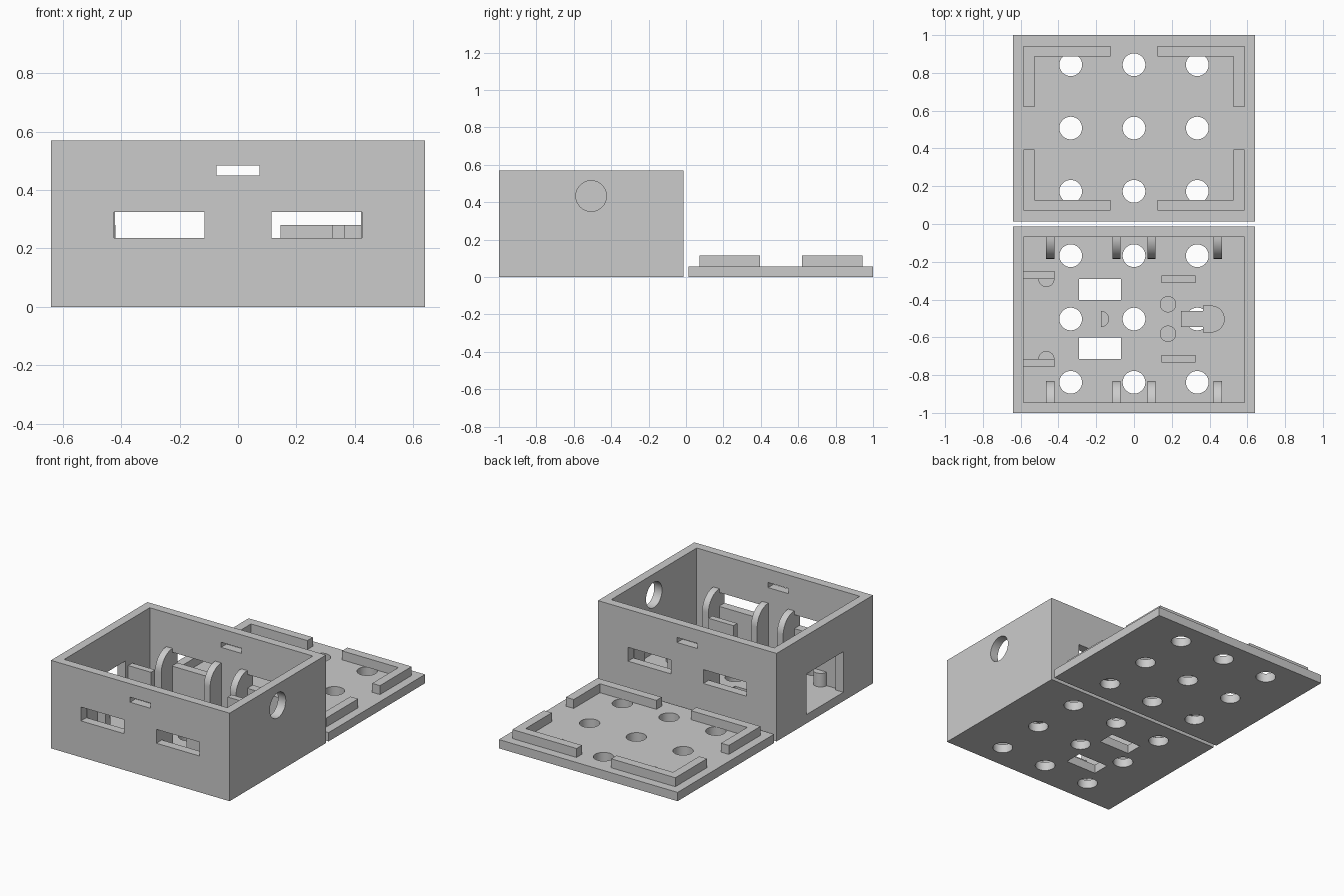
import bpy, bmesh, math

if "Cube" in bpy.data.objects:
    bpy.data.objects.remove(bpy.data.objects["Cube"])

grey = bpy.data.materials.new("plain grey")
grey.diffuse_color = (0.6, 0.6, 0.6, 1)
grey.use_nodes = True
grey.node_tree.nodes["Principled BSDF"].inputs["Base Color"].default_value = grey.diffuse_color

T = 0.057          # wall and floor thickness
H = 0.57           # case height
GRID = (-0.335, 0.0, 0.335)


def mesh_object(name, bm):
    bmesh.ops.recalc_face_normals(bm, faces=bm.faces)
    me = bpy.data.meshes.new(name)
    bm.to_mesh(me)
    bm.free()
    me.materials.append(grey)
    ob = bpy.data.objects.new(name, me)
    bpy.context.collection.objects.link(ob)
    return ob


def prism(bm, pts, axis, a, b):
    """Extrude a closed 2D outline along an axis from a to b."""
    def place(p, t):
        return {"x": (t, p[0], p[1]), "y": (p[0], t, p[1]), "z": (p[0], p[1], t)}[axis]
    lo = [bm.verts.new(place(p, a)) for p in pts]
    hi = [bm.verts.new(place(p, b)) for p in pts]
    bm.faces.new(lo)
    bm.faces.new(hi)
    for i in range(len(pts)):
        j = (i + 1) % len(pts)
        bm.faces.new((lo[i], lo[j], hi[j], hi[i]))


def box(bm, x0, x1, y0, y1, z0, z1):
    prism(bm, [(x0, y0), (x1, y0), (x1, y1), (x0, y1)], "z", z0, z1)


def arc(cx, cy, r, start=0, end=360, n=48):
    last = n if end - start == 360 else n + 1
    angles = [math.radians(start + (end - start) * i / n) for i in range(last)]
    return [(cx + r * math.cos(t), cy + r * math.sin(t)) for t in angles]


def activate(ob):
    bpy.ops.object.select_all(action="DESELECT")
    ob.select_set(True)
    bpy.context.view_layer.objects.active = ob


def cut(ob, bm):
    cutter = mesh_object("cutter", bm)
    mod = ob.modifiers.new("cut", "BOOLEAN")
    mod.operation, mod.solver, mod.object = "DIFFERENCE", "EXACT", cutter
    activate(ob)
    bpy.ops.object.modifier_apply(modifier=mod.name)
    bpy.data.objects.remove(cutter)


def smooth(ob):
    activate(ob)
    bpy.ops.object.shade_smooth_by_angle(angle=math.radians(30))


# Open case
bm = bmesh.new()
box(bm, -0.64, 0.64, -1, -0.013, 0, H)
case = mesh_object("case", bm)
bm = bmesh.new()
box(bm, -0.584, 0.584, -0.944, -0.069, T, H + 0.1)
cut(case, bm)

# Case openings: long slots, cable slot, side window, side port, floor holes
bm = bmesh.new()
for x0, x1, z0, z1 in ((-0.425, -0.115, 0.235, 0.325), (0.115, 0.425, 0.235, 0.325),
                       (-0.073, 0.073, 0.45, 0.483)):
    box(bm, x0, x1, -1.1, 0.1, z0, z1)
box(bm, -0.7, -0.53, -0.697, -0.317, T, 0.32)
prism(bm, arc(-0.507, 0.433, 0.082), "x", 0.53, 0.7)
cut(case, bm)
bm = bmesh.new()
for x in GRID:
    for y in GRID:
        prism(bm, arc(x, y - 0.503, 0.06), "z", -0.1, 0.1)
for y0, y1 in ((-0.402, -0.29), (-0.715, -0.6)):
    box(bm, -0.29, -0.07, y0, y1, -0.1, 0.1)
cut(case, bm)
smooth(case)

# Lid plate with holes
bm = bmesh.new()
box(bm, -0.64, 0.64, 0.013, 1, 0, T)
lid = mesh_object("lid", bm)
bm = bmesh.new()
for x in GRID:
    for y in GRID:
        prism(bm, arc(x, y + 0.508, 0.06), "z", -0.1, 0.1)
cut(lid, bm)
smooth(lid)

# L-shaped locating lips on the lid corners
bm = bmesh.new()
for sx in (-1, 1):
    for sy in (-1, 1):
        outline = [(0.584, 0.436), (0.124, 0.436), (0.124, 0.38),
                   (0.528, 0.38), (0.528, 0.112), (0.584, 0.112)]
        prism(bm, [(sx * x, 0.507 + sy * y) for x, y in outline], "z", T, 0.115)
mesh_object("lid_lips", bm)

# Rounded ribs beside the slots
bm = bmesh.new()
for sy in (-1, 1):
    curve = arc(0.438, 0.235, 0.115, 90, 180, 16)
    side = [(0.438, T)] + curve + [(0.323, T)]
    for x in (-0.443, -0.093, 0.093, 0.443):
        prism(bm, [(-0.507 + sy * y, z) for y, z in side], "x", x - 0.022, x + 0.022)
smooth(mesh_object("wall_ribs", bm))

# Guide plates, mirrored front to back, with half-round pegs on the window side
guides, pegs = bmesh.new(), bmesh.new()
for sy in (-1, 1):
    for x0, x1, y0, y1 in ((-0.584, -0.42, 0.213, 0.255), (0.145, 0.325, 0.19, 0.23)):
        ya, yb = sorted((-0.503 + sy * y0, -0.503 + sy * y1))
        box(guides, x0, x1, ya, yb, T, 0.28)
    half = arc(-0.464, 0.213, 0.043, 180, 360, 24)
    prism(pegs, [(x, -0.503 + sy * y) for x, y in half], "z", T, 0.145)
    prism(pegs, arc(0.18, -0.503 + sy * 0.078, 0.043), "z", T, 0.145)
prism(pegs, arc(-0.175, -0.503, 0.043, -90, 90, 24), "z", T, 0.145)
mesh_object("guide_plates", guides)
smooth(mesh_object("pegs", pegs))

# Round-ended stop post with a narrow neck
bm = bmesh.new()
head = [(0.25, -0.546), (0.365, -0.546), (0.365, -0.574)]
head += arc(0.409, -0.503, 0.071, -90, 90, 32)
head += [(0.365, -0.432), (0.365, -0.46), (0.25, -0.46)]
prism(bm, head, "z", T, 0.28)
smooth(mesh_object("stop_post", bm))
